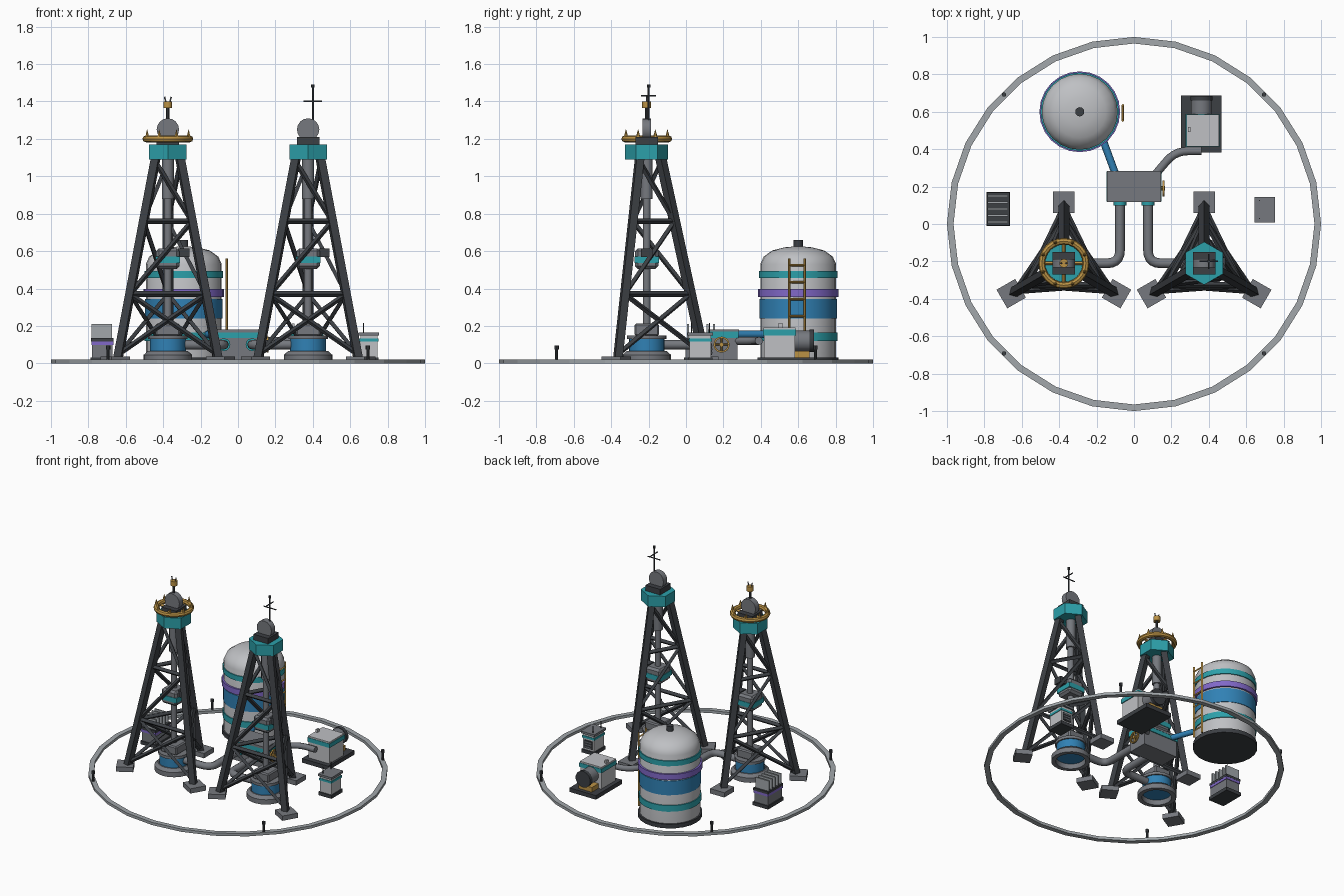
import bpy, bmesh, math
from mathutils import Vector, Matrix

if "Cube" in bpy.data.objects:
    bpy.data.objects.remove(bpy.data.objects["Cube"])


def material(name, rgb):
    m = bpy.data.materials.new(name)
    m.use_nodes = True
    m.diffuse_color = (*rgb, 1)
    m.node_tree.nodes["Principled BSDF"].inputs["Base Color"].default_value = (*rgb, 1)
    return m


WHITE = material("pale grey", (.52, .53, .55))
RING = material("track grey", (.36, .39, .41))
GREY = material("steel grey", (.18, .19, .21))
DARK = material("dark steel", (.045, .05, .057))
TEAL = material("teal", (.025, .35, .40))
BLUE = material("blue", (.03, .22, .46))
PURPLE = material("purple", (.22, .14, .58))
GOLD = material("gold", (.50, .29, .06))


def finish(name, bm, mat, smooth=False):
    bmesh.ops.recalc_face_normals(bm, faces=bm.faces)
    me = bpy.data.meshes.new(name)
    bm.to_mesh(me)
    bm.free()
    me.materials.append(mat)
    ob = bpy.data.objects.new(name, me)
    bpy.context.collection.objects.link(ob)
    if smooth:
        bpy.ops.object.select_all(action='DESELECT')
        ob.select_set(True)
        bpy.context.view_layer.objects.active = ob
        bpy.ops.object.shade_smooth_by_angle(angle=math.radians(40))
    return ob


def box(name, center, size, mat, turn=0, bevel=0):
    bm = bmesh.new()
    bmesh.ops.create_cube(bm, size=1, matrix=Matrix.Translation(center)
                          @ Matrix.Rotation(turn, 4, 'Z') @ Matrix.Diagonal((*size, 1)))
    if bevel:
        bmesh.ops.bevel(bm, geom=bm.edges[:], offset=bevel, segments=1, affect='EDGES')
    return finish(name, bm, mat)


def rod(name, a, b, r, mat, sides=8, r2=None, smooth=True):
    a, b = Vector(a), Vector(b)
    bm = bmesh.new()
    rot = (b - a).to_track_quat('Z', 'Y').to_matrix().to_4x4()
    bmesh.ops.create_cone(bm, cap_ends=True, segments=sides, radius1=r,
                          radius2=r if r2 is None else r2, depth=(b - a).length,
                          matrix=Matrix.Translation((a + b) / 2) @ rot)
    return finish(name, bm, mat, smooth)


def beam(name, a, b, width, mat=DARK):
    return rod(name, a, b, width * .7071, mat, 4, smooth=False)


def lathe(name, profile, center, mat, sides=20, closed=False, smooth=True):
    # Revolve (radius, height) pairs; a closed profile makes a solid ring
    bm = bmesh.new()
    rings = []
    for i in range(sides):
        t = math.tau * i / sides
        rings.append([bm.verts.new((center[0] + r * math.cos(t), center[1] + r * math.sin(t),
                                    center[2] + z)) for r, z in profile])
    n = len(profile)
    for i in range(sides):
        p, q = rings[i], rings[(i + 1) % sides]
        for k in range(n if closed else n - 1):
            j = (k + 1) % n
            bm.faces.new((p[k], q[k], q[j], p[j]))
    if not closed:
        bm.faces.new([r[0] for r in rings])
        bm.faces.new([r[-1] for r in rings])
    return finish(name, bm, mat, smooth)


def band(name, center, r, z0, z1, mat, sides=20):
    return rod(name, (*center, z0), (*center, z1), r, mat, sides)


def pipe(name, points, r, mat, bend=.07):
    # Rounded polyline swept with a round section
    pts = [Vector(p) for p in points]
    path = [pts[0]]
    for a, b, c in zip(pts, pts[1:], pts[2:]):
        p, q = b + (a - b).normalized() * bend, b + (c - b).normalized() * bend
        path += [p.lerp(b, t / 5).lerp(b.lerp(q, t / 5), t / 5) for t in range(6)]
    path.append(pts[-1])
    cu = bpy.data.curves.new(name, 'CURVE')
    cu.dimensions = '3D'
    cu.bevel_depth = r
    cu.bevel_resolution = 2
    cu.use_fill_caps = True
    s = cu.splines.new('POLY')
    s.points.add(len(path) - 1)
    for sp, p in zip(s.points, path):
        sp.co = (*p, 1)
    cu.materials.append(mat)
    ob = bpy.data.objects.new(name, cu)
    bpy.context.collection.objects.link(ob)


# Perimeter track with four marker posts
lathe("perimeter_track", [(.965, 0), (1, 0), (1, .02), (.965, .02)], (0, 0, 0), RING, 28, True, False)
for sx in (-1, 1):
    for sy in (-1, 1):
        rod("marker_post", (.695 * sx, .692 * sy, .01), (.695 * sx, .692 * sy, .08), .008, DARK)
        rod("marker_cap", (.695 * sx, .692 * sy, .075), (.695 * sx, .692 * sy, .095), .012, DARK)


def tower(side, cx):
    cy = -.21
    angles = [math.radians(a) for a in (90, 210, 330)]

    def leg_point(i, z):
        r = .31 - (z - .02) * .218
        return Vector((cx + r * math.cos(angles[i % 3]), cy + r * math.sin(angles[i % 3]), z))

    # Legs, feet and lattice
    levels = (.05, .37, .76, 1.08)
    for i, a in enumerate(angles):
        box(side + "_foot", (cx + .325 * math.cos(a), cy + .325 * math.sin(a), .02),
            (.115, .115, .035), GREY, a)
        beam(side + "_leg", leg_point(i, .02), leg_point(i, 1.1), .042)
        for k, (z0, z1) in enumerate(zip(levels, levels[1:])):
            u, v = (i, i + 1) if k % 2 else (i + 1, i)
            beam(side + "_diagonal", leg_point(u, z0), leg_point(v, z1), .02)
            if k == 0:
                beam(side + "_diagonal", leg_point(v, z0), leg_point(u, z1), .02)
            else:
                beam(side + "_girt", leg_point(i, z0), leg_point(i + 1, z0), .022)

    # Wellhead, drill pipe and travelling block
    lathe(side + "_well_ring", [(.1, 0), (.13, 0), (.13, .035), (.108, .055), (.1, .055)],
          (cx, cy, .01), GREY, 20, True)
    band(side + "_well_drum", (cx, cy), .096, .045, .135, BLUE)
    band(side + "_well_cap", (cx, cy), .105, .13, .15, GREY)
    box(side + "_well_neck", (cx, cy, .18), (.13, .13, .065), GREY, bevel=.008)
    band(side + "_drill_pipe", (cx, cy), .021, .2, 1.1, GREY, 12)
    band(side + "_upper_collar", (cx, cy), .032, .88, 1.1, GREY, 12)
    box(side + "_block", (cx, cy, .56), (.125, .125, .11), GREY, bevel=.015)
    box(side + "_block_band", (cx, cy, .553), (.132, .132, .035), TEAL)
    box(side + "_block_motor", (cx + .085, cy, .592), (.06, .06, .045), DARK)

    # Crown collar and pulley
    rod(side + "_crown", (cx, cy, 1.09), (cx, cy, 1.17), .115, TEAL, 6, smooth=False)
    box(side + "_pulley_base", (cx, cy, 1.19), (.12, .12, .042), DARK)
    rod(side + "_pulley", (cx, cy - .022, 1.25), (cx, cy + .022, 1.25), .06, GREY, 16)


tower("right", -.375)
tower("left", .375)

# Gold crown ring and beacon on the right tower
X, Y = -.375, -.21
lathe("crown_ring", [(.118 + .018 * math.cos(t * math.tau / 8), .018 * math.sin(t * math.tau / 8))
                     for t in range(8)], (X, Y, 1.2), GOLD, 24, True)
for i in range(8):
    a = math.tau * (i + .5) / 8
    p = (X + .12 * math.cos(a), Y + .12 * math.sin(a))
    rod("crown_spike", (*p, 1.205), (*p, 1.25), .013, GOLD, 6, .001)
for a in (0, math.pi / 2):
    d = Vector((math.cos(a), math.sin(a), 0)) * .118
    beam("crown_spoke", Vector((X, Y, 1.19)) - d, Vector((X, Y, 1.19)) + d, .014, GOLD)
band("beacon_post", (X, Y), .009, 1.3, 1.37, DARK, 8)
band("beacon", (X, Y), .024, 1.365, 1.4, GOLD, 10)
for sx in (-1, 1):
    rod("beacon_tip", (X + .01 * sx, Y, 1.395), (X + .018 * sx, Y, 1.425), .004, GREY, 6)

# Antenna on the left tower
rod("antenna_mast", (.4, -.2, 1.2), (.4, -.2, 1.48), .005, DARK)
rod("antenna_bar", (.35, -.2, 1.4), (.45, -.2, 1.4), .004, DARK)
rod("antenna_cross", (.4, -.24, 1.43), (.4, -.16, 1.43), .004, DARK)
rod("antenna_tip", (.4, -.2, 1.474), (.4, -.2, 1.49), .009, DARK)

# Manifold with valve wheel
box("manifold", (0, .2, .09), (.28, .15, .14), GREY)
box("manifold_band", (0, .2, .153), (.296, .162, .035), TEAL)
box("manifold_lid", (0, .2, .173), (.29, .165, .016), GREY)
rod("valve_stem", (.13, .19, .1), (.165, .19, .1), .012, GOLD)
wheel = lathe("valve_wheel", [(.034, -.005), (.043, -.005), (.043, .005), (.034, .005)],
              (0, 0, 0), GOLD, 16, True)
wheel.matrix_world = Matrix.Translation((.157, .19, .1)) @ Matrix.Rotation(math.pi / 2, 4, 'Y')
for dy, dz in ((.036, 0), (0, .036)):
    beam("valve_spoke", (.157, .19 - dy, .1 - dz), (.157, .19 + dy, .1 + dz), .008, GOLD)

# Connecting pipes
for s in (-1, 1):
    pipe("well_pipe", [(.29 * s, -.21, .1), (.075 * s, -.21, .1), (.075 * s, .13, .1)], .026, GREY)
    rod("pipe_flange", (.075 * s, .1, .1), (.075 * s, .125, .1), .034, TEAL, 12)
pipe("tank_pipe", [(-.1, .27, .155), (-.17, .46, .155)], .02, BLUE)
pipe("pump_pipe", [(.11, .26, .12), (.22, .39, .12), (.36, .39, .12)], .022, GREY)

# Storage tank with bands
T = (-.29, .6)
band("tank_base", T, .215, 0, .03, DARK, 24)
lathe("tank_shell", [(.203, .02), (.203, .53), (.185, .57), (.14, .603), (.075, .62), (.02, .625)],
      (*T, 0), WHITE, 24)
for z0, z1, r, mat in ((.12, .165, .21, TEAL), (.24, .345, .207, BLUE),
                       (.355, .397, .216, PURPLE), (.455, .493, .21, TEAL)):
    band("tank_band", T, r, z0, z1, mat, 24)
band("tank_vent", T, .025, .615, .66, DARK, 10)

# Tank ladder
for y in (.552, .635):
    beam("ladder_rail", (-.06, y, .02), (-.06, y, .56), .011, GOLD)
for i in range(6):
    z = .07 + i * .091
    beam("ladder_rung", (-.06, .552, z), (-.06, .635, z), .009, GOLD)

# Pump skid
box("pump_skid", (.36, .535, .015), (.215, .305, .03), DARK)
box("pump_body", (.367, .5, .105), (.17, .165, .15), WHITE)
box("pump_band", (.367, .5, .165), (.182, .177, .03), TEAL)
box("pump_lid", (.367, .5, .183), (.175, .17, .016), WHITE)
box("pump_handle", (.295, .505, .2), (.015, .025, .025), WHITE)
rod("pump_motor", (.36, .57, .12), (.36, .67, .12), .056, GREY, 14)
rod("motor_cap", (.36, .66, .12), (.36, .685, .12), .06, DARK, 14)
box("motor_mount", (.36, .62, .045), (.11, .08, .04), GOLD)

# Radiator unit
box("radiator_base", (-.725, .08, .02), (.125, .18, .025), DARK)
box("radiator_body", (-.725, .08, .075), (.11, .165, .11), GREY)
box("radiator_band", (-.725, .08, .108), (.118, .173, .018), PURPLE)
box("radiator_top", (-.725, .08, .126), (.12, .175, .018), DARK)
for i in range(5):
    box("radiator_fin", (-.728, .01 + i * .035, .17), (.11, .01, .08), RING)

# Control cabinet
box("cabinet_base", (.7, .077, .02), (.105, .13, .025), DARK)
box("cabinet_body", (.7, .077, .085), (.092, .115, .13), WHITE)
box("cabinet_band", (.7, .077, .125), (.1, .123, .016), TEAL)
box("cabinet_lid", (.7, .077, .157), (.11, .137, .016), GREY)
box("cabinet_vent", (.7, .136, .075), (.065, .006, .06), DARK)
for i in range(3):
    box("vent_slat", (.7, .14, .057 + i * .018), (.06, .004, .007), GREY)
for y in (.03, .125):
    rod("cabinet_aerial", (.67, y, .16), (.67, y, .215), .003, DARK, 6)
